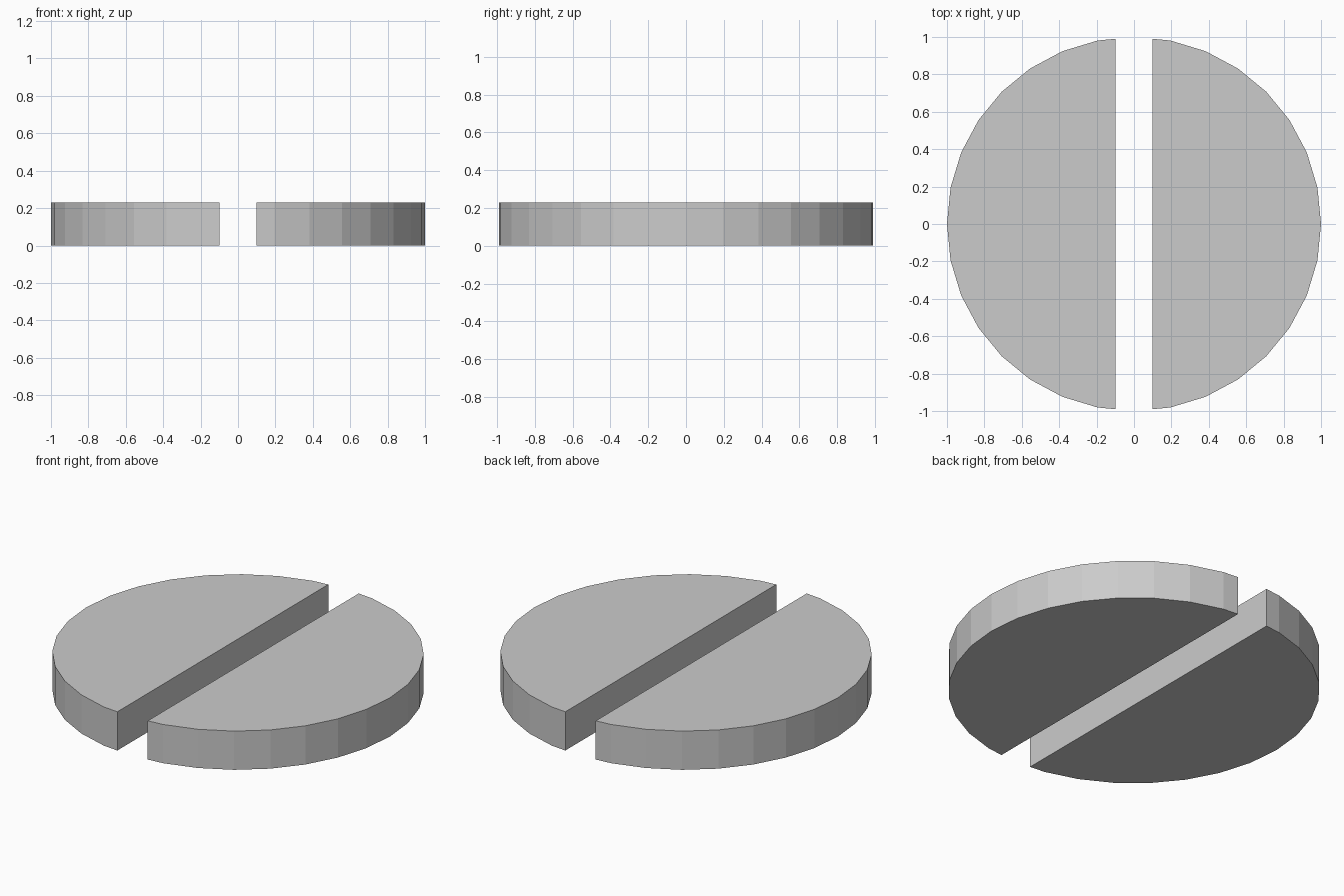
import bpy, bmesh, math

if "Cube" in bpy.data.objects:
    bpy.data.objects.remove(bpy.data.objects["Cube"])

RADIUS, SIDES, HEIGHT, HALF_GAP = 1.0, 32, 0.23, 0.1


def half_disc(name, side):
    # Half of a 32-sided disc, trimmed flat along the central slot
    step = 2 * math.pi / SIDES
    arc = [(RADIUS * math.cos(i * step), RADIUS * math.sin(i * step))
           for i in range(-SIDES // 4 + 1, SIDES // 4)]
    x1, y1 = arc[-1]
    edge_y = RADIUS + (y1 - RADIUS) * HALF_GAP / x1
    outline = [(HALF_GAP, -edge_y)] + arc + [(HALF_GAP, edge_y)]

    bm = bmesh.new()
    base = bm.faces.new([bm.verts.new((side * x, y, 0)) for x, y in outline])
    top = bmesh.ops.extrude_face_region(bm, geom=[base], use_keep_orig=True)
    verts = [v for v in top["geom"] if isinstance(v, bmesh.types.BMVert)]
    bmesh.ops.translate(bm, verts=verts, vec=(0, 0, HEIGHT))
    bmesh.ops.recalc_face_normals(bm, faces=bm.faces)
    mesh = bpy.data.meshes.new(name)
    bm.to_mesh(mesh)
    bm.free()
    bpy.context.collection.objects.link(bpy.data.objects.new(name, mesh))


# Two mirrored halves either side of the slot
half_disc("right_half_disc", 1)
half_disc("left_half_disc", -1)
